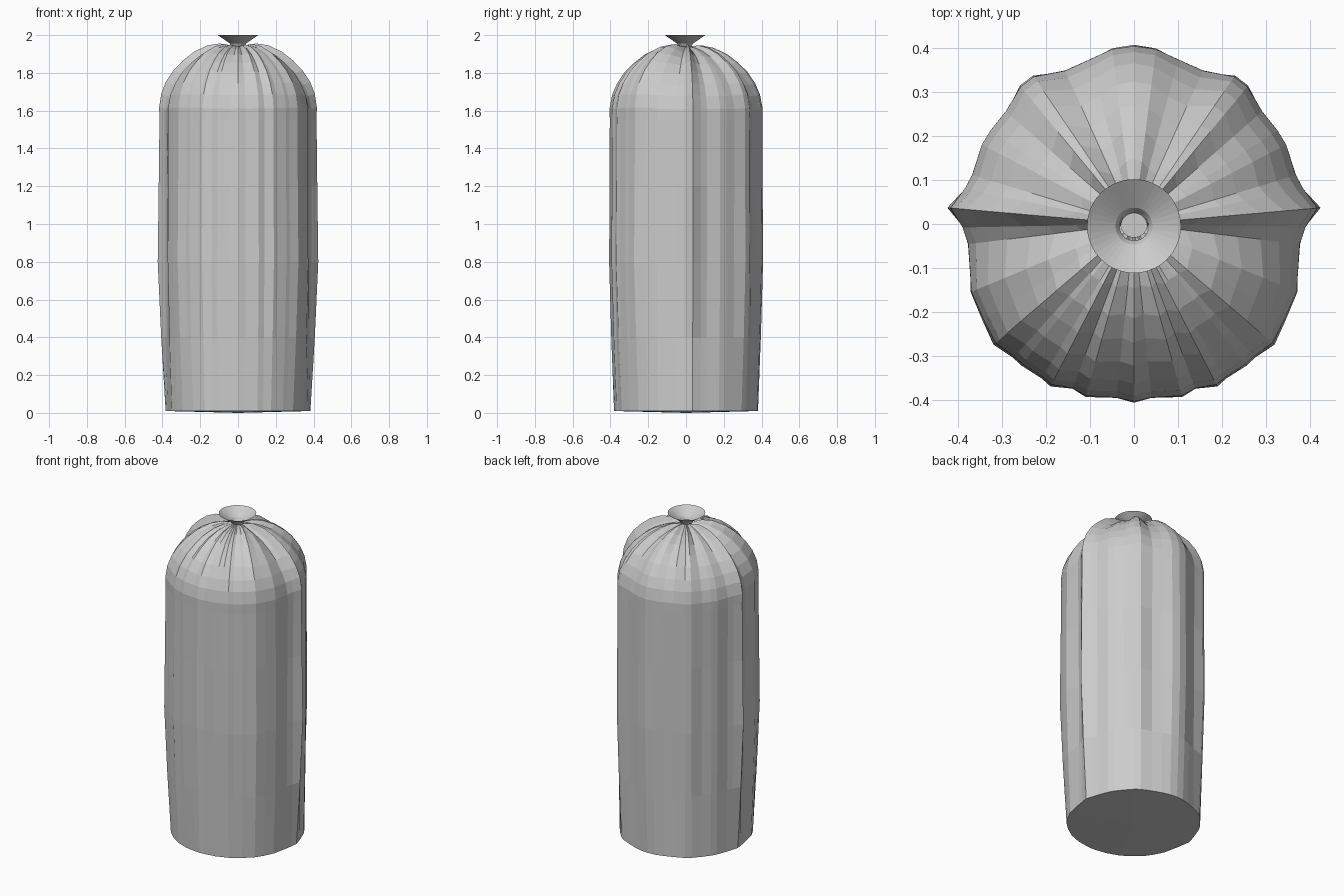
import bpy, bmesh, math

if "Cube" in bpy.data.objects:
    bpy.data.objects.remove(bpy.data.objects["Cube"])


def finish(bm, name):
    bmesh.ops.recalc_face_normals(bm, faces=bm.faces)
    me = bpy.data.meshes.new(name)
    bm.to_mesh(me)
    bm.free()
    ob = bpy.data.objects.new(name, me)
    bpy.context.collection.objects.link(ob)
    return ob


def bridge(bm, a, b):
    n = len(a)
    for i in range(n):
        j = (i + 1) % n
        bm.faces.new((a[i], a[j], b[j], b[i]))


# pleated cross-section, right half from back to front, mirrored
half = [(0, .408), (.05, .40), (.10, .372), (.155, .345), (.23, .338), (.26, .315),
        (.29, .255), (.325, .212), (.345, .18), (.365, .11), (.385, .08), (.425, .037),
        (.388, -.008), (.372, -.045), (.372, -.155), (.345, -.22), (.32, -.275),
        (.275, -.305), (.257, -.322), (.21, -.352), (.19, -.37), (.14, -.375),
        (.11, -.394), (.04, -.396), (0, -.407)]
outline = half + [(-x, y) for x, y in half[-2:0:-1]]
polar = [(math.atan2(y, x), math.hypot(x, y)) for x, y in outline]

# rings: height, mean radius, pleat strength
rings = [(.01, .378, .2), (.4, .386, .65), (.8, .392, 1), (1.2, .392, .85),
         (1.55, .393, .7), (1.61, .393, .75), (1.68, .378, .9), (1.74, .350, 1.1),
         (1.80, .308, 1.3), (1.85, .255, 1.6), (1.89, .20, 2), (1.92, .135, 2.4),
         (1.935, .08, 2), (1.94, .03, 0)]

# sack body with gathered dome
bm = bmesh.new()
prev = first = None
for z, r, k in rings:
    ring = []
    for a, pr in polar:
        d = k * (pr / .392 - 1)
        dz = .12 * d if z > 1.6 else 0
        rr = r * (1 + d)
        ring.append(bm.verts.new((rr * math.cos(a), rr * math.sin(a), z + dz)))
    if prev:
        bridge(bm, prev, ring)
    else:
        first = ring
    prev = ring
# closed base
c = bm.verts.new((0, 0, 0))
for i in range(len(first)):
    bm.faces.new((first[i - 1], first[i], c))
finish(bm, "sack_body")

# flared open neck
bm = bmesh.new()
prev = None
for z, r in [(1.935, .03), (1.955, .042), (2.0, .107)]:
    ring = [bm.verts.new((r * math.cos(t * math.tau / 40), r * math.sin(t * math.tau / 40) - .005, z))
            for t in range(40)]
    if prev:
        bridge(bm, prev, ring)
    else:
        bm.faces.new(ring)
    prev = ring
finish(bm, "sack_neck")
